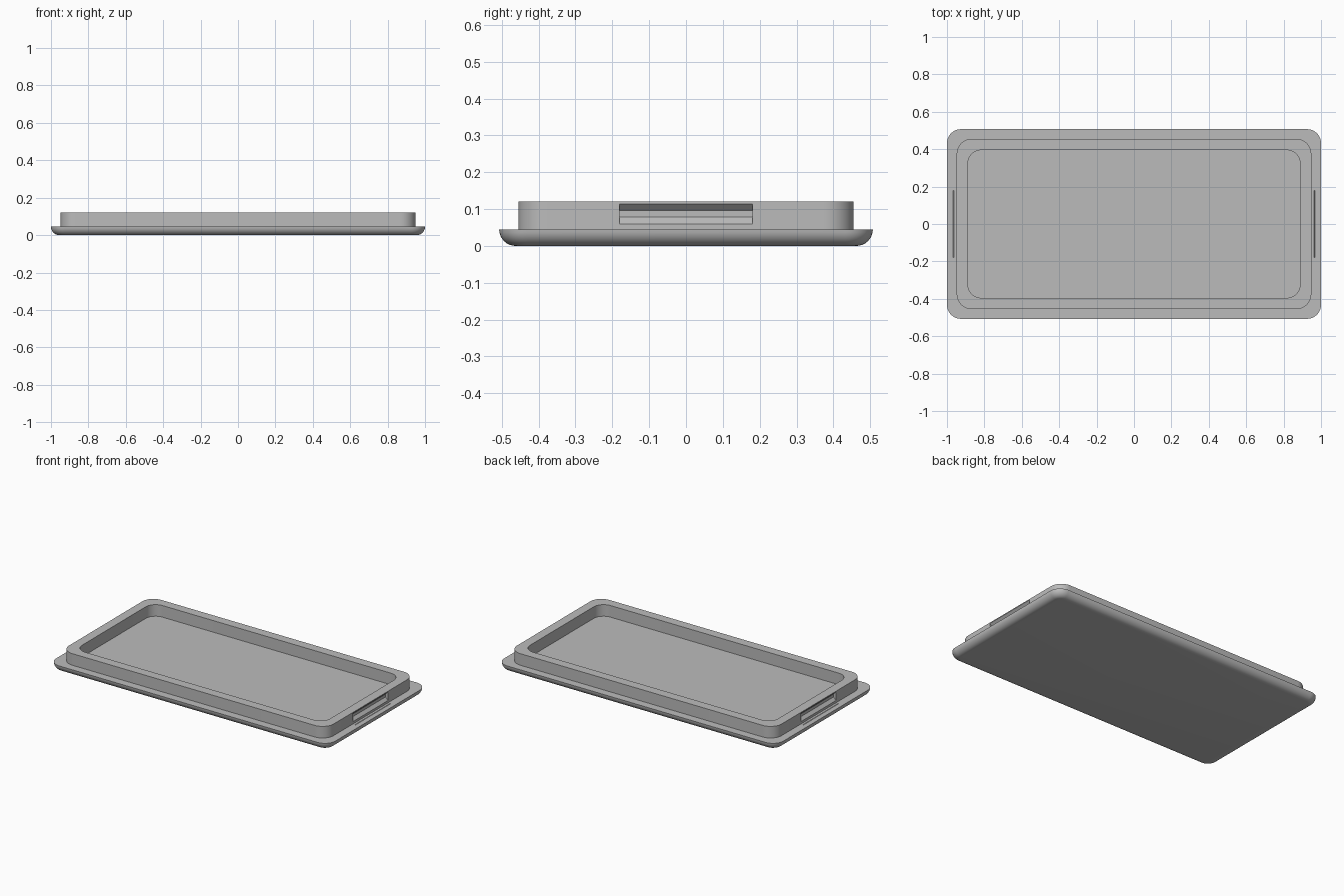
import bpy
import bmesh
from math import sin, cos, pi

if "Cube" in bpy.data.objects:
    bpy.data.objects.remove(bpy.data.objects["Cube"], do_unlink=True)

# Single grey plastic
grey = bpy.data.materials.new("grey plastic")
grey.use_nodes = True
colour = (0.5, 0.5, 0.5, 1)
grey.diffuse_color = colour
grey.node_tree.nodes["Principled BSDF"].inputs["Base Color"].default_value = colour

HALF_X, HALF_Y = 1.0, 0.507
FLANGE_TOP, RIM_TOP = 0.045, 0.12
RIM_INSET, WALL = 0.052, 0.06
STEPS = 10


def rounded_ring(bm, inset, z, radius):
    """Add a loop of vertices around a rounded rectangle."""
    cx, cy = HALF_X - inset - radius, HALF_Y - inset - radius
    ring = []
    for quarter, (sx, sy) in enumerate([(1, 1), (-1, 1), (-1, -1), (1, -1)]):
        for i in range(STEPS + 1):
            a = (quarter + i / STEPS) * pi / 2
            ring.append(bm.verts.new((sx * cx + radius * cos(a),
                                      sy * cy + radius * sin(a), z)))
    return ring


def finish(name, bm):
    bmesh.ops.recalc_face_normals(bm, faces=bm.faces)
    mesh = bpy.data.meshes.new(name)
    bm.to_mesh(mesh)
    bm.free()
    mesh.materials.append(grey)
    obj = bpy.data.objects.new(name, mesh)
    bpy.context.collection.objects.link(obj)
    return obj


# Lid section, from the rounded underside out, up the rim and into the recess
section = []
for i in range(9):
    a = i / 8 * pi / 2
    inset = FLANGE_TOP * (1 - sin(a))
    section.append((inset, FLANGE_TOP * (1 - cos(a)), 0.075 - inset))
inner = RIM_INSET + WALL
section += [(RIM_INSET, FLANGE_TOP, 0.08), (RIM_INSET, RIM_TOP, 0.08),
            (inner, RIM_TOP, 0.07), (inner, FLANGE_TOP, 0.07)]

bm = bmesh.new()
rings = [rounded_ring(bm, *point) for point in section]
for low, high in zip(rings, rings[1:]):
    for i in range(len(low)):
        j = (i + 1) % len(low)
        bm.faces.new((low[i], low[j], high[j], high[i]))
bm.faces.new(rings[0])
bm.faces.new(rings[-1])
lid = finish("lid", bm)

# Bevelled finger groove in the rim at each end
face_x = HALF_X - RIM_INSET
groove = [(0.02, 0.04), (0, 0.06), (-0.018, 0.078),
          (-0.018, 0.096), (0, 0.114), (0.02, 0.134)]
for side in (1, -1):
    bm = bmesh.new()
    ends = [[bm.verts.new((side * (face_x + d), y, z)) for d, z in groove]
            for y in (-0.18, 0.18)]
    for end in ends:
        bm.faces.new(end)
    for i in range(len(groove)):
        j = (i + 1) % len(groove)
        bm.faces.new((ends[0][i], ends[0][j], ends[1][j], ends[1][i]))
    cutter = finish("groove_cutter", bm)
    cutter.hide_render = True
    cut = lid.modifiers.new("groove", 'BOOLEAN')
    cut.operation = 'DIFFERENCE'
    cut.solver = 'EXACT'
    cut.object = cutter
    bpy.context.view_layer.objects.active = lid
    bpy.ops.object.modifier_apply(modifier=cut.name)
    bpy.data.objects.remove(cutter, do_unlink=True)

# Smooth the rounded surfaces, keep the edges crisp
bpy.ops.object.select_all(action='DESELECT')
lid.select_set(True)
bpy.context.view_layer.objects.active = lid
bpy.ops.object.shade_smooth_by_angle(angle=pi / 6)
